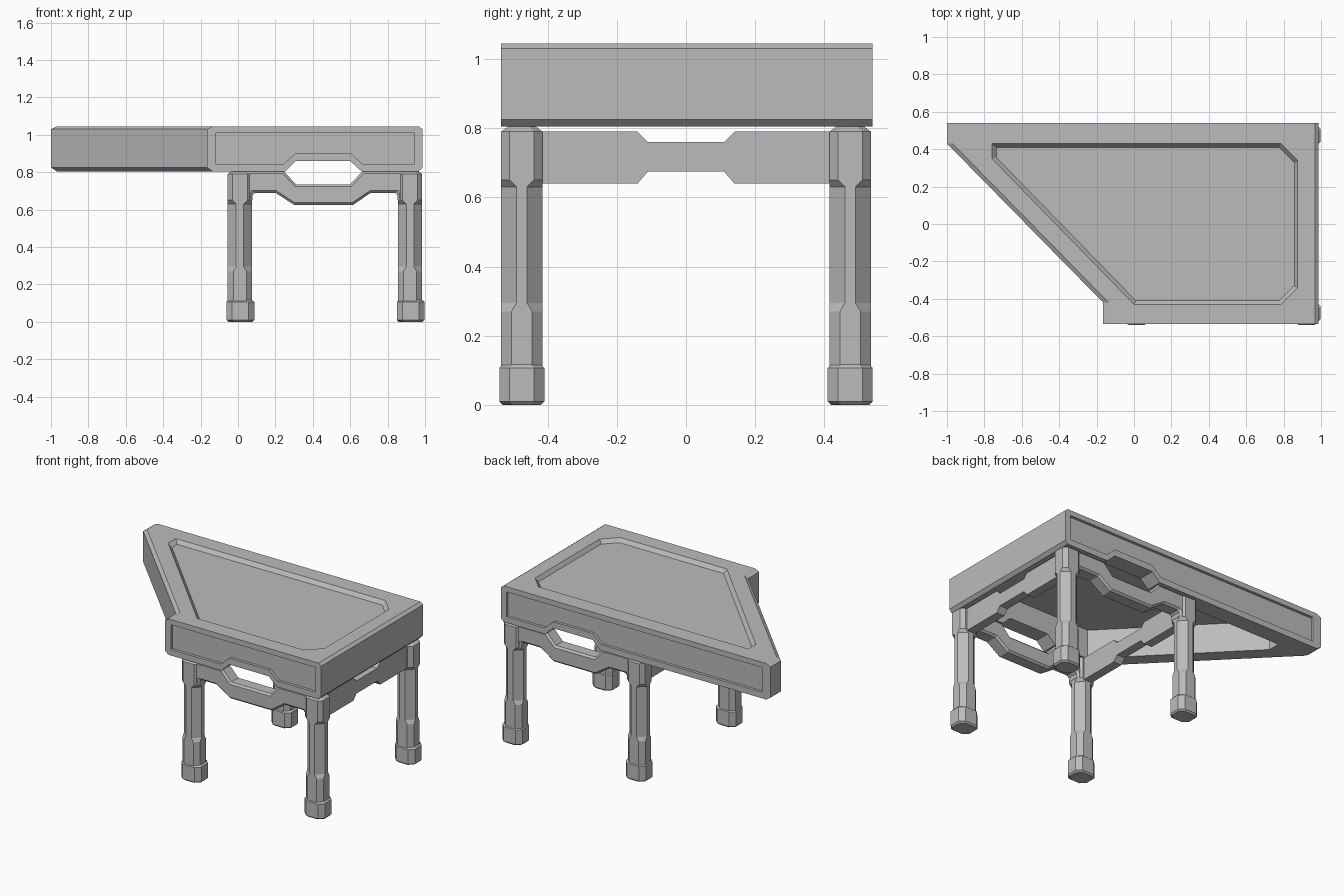
import bpy, bmesh

cube = bpy.data.objects.get("Cube")
if cube:
    bpy.data.objects.remove(cube, do_unlink=True)

grey = bpy.data.materials.new("plain grey")
grey.use_nodes = True
grey.diffuse_color = (0.5, 0.5, 0.5, 1)
grey.node_tree.nodes["Principled BSDF"].inputs["Base Color"].default_value = (0.5, 0.5, 0.5, 1)


def loft(name, rings):
    """Closed solid through rings that share one point count."""
    bm = bmesh.new()
    loops = [[bm.verts.new(p) for p in ring] for ring in rings]
    for low, high in zip(loops, loops[1:]):
        for i in range(len(low)):
            j = (i + 1) % len(low)
            bm.faces.new((low[i], low[j], high[j], high[i]))
    bm.faces.new(loops[0][::-1])
    bm.faces.new(loops[-1])
    bmesh.ops.recalc_face_normals(bm, faces=bm.faces)
    mesh = bpy.data.meshes.new(name)
    bm.to_mesh(mesh)
    bm.free()
    mesh.materials.append(grey)
    obj = bpy.data.objects.new(name, mesh)
    bpy.context.collection.objects.link(obj)
    return obj


def along_z(outline, z):
    return [(x, y, z) for x, y in outline]


def along_y(outline, y):
    return [(x, y, z) for x, z in outline]


def along_x(outline, x):
    return [(x, y, z) for y, z in outline]


def bake(obj):
    """Replace the mesh by its modified result."""
    graph = bpy.context.evaluated_depsgraph_get()
    mesh = bpy.data.meshes.new_from_object(obj.evaluated_get(graph))
    obj.modifiers.clear()
    obj.data = mesh


def cut(obj, cutter):
    cutter.hide_render = True
    mod = obj.modifiers.new("cut", 'BOOLEAN')
    mod.operation = 'DIFFERENCE'
    mod.solver = 'EXACT'
    mod.object = cutter
    bake(obj)
    bpy.data.objects.remove(cutter, do_unlink=True)


# Table top: slanted slab with chamfered ends
def slab_outline(inset):
    left = 1.5 * inset
    return [(-1 + left, 0.54), (-1 + left, 0.43), (-0.165 + left, -0.42),
            (-0.165 + left, -0.535), (0.987 - inset, -0.535), (0.987 - inset, 0.54)]


top = loft("table_top", [along_z(slab_outline(i), z) for i, z in
                         ((0.02, 0.805), (0, 0.825), (0, 1.03), (0.02, 1.045))])

# Open underside and shallow recess on top
panel = [(-0.76, 0.43), (0.785, 0.43), (0.875, 0.34), (0.875, -0.34),
         (0.785, -0.43), (0, -0.43), (-0.76, 0.35)]
inner = [(-0.735, 0.41), (0.775, 0.41), (0.857, 0.33), (0.857, -0.33),
         (0.775, -0.41), (0.01, -0.41), (-0.735, 0.355)]
cut(top, loft("hollow_cutter", [along_z(panel, 0.7), along_z(panel, 1.0)]))
cut(top, loft("recess_cutter", [along_z(inner, 1.02), along_z(panel, 1.045),
                                along_z(panel, 1.1)]))

# Notches in the lower edge, front and back
notch = [(0.19, 0.745), (0.31, 0.86), (0.6, 0.86), (0.725, 0.745)]
cut(top, loft("notch_cutter", [along_y(notch, -0.8), along_y(notch, 0.8)]))


# Sunken panels on the front and back faces
def side_panel(left):
    return [(left, 0.845), (0.245, 0.845), (0.31, 0.903), (0.6, 0.903),
            (0.665, 0.845), (0.945, 0.845), (0.945, 1.01), (left, 1.01)]


for left, y0, y1 in ((-0.12, -0.7, -0.517), (-0.94, 0.522, 0.7)):
    shape = side_panel(left)
    cut(top, loft("panel_cutter", [along_y(shape, y0), along_y(shape, y1)]))


# Legs and feet: octagons whose corner cut varies with height
def octagon(cx, cy, hx, hy, c, z):
    quarter = [(hx, hy - c), (hx - c, hy)]
    pts = quarter + [(-x, y) for x, y in quarter[::-1]]
    pts += [(-x, -y) for x, y in pts]
    return [(cx + x, cy + y, z) for x, y in pts]


LEG = [(0, 0.03, 0.1), (0, 0.03, 0.27), (0, 0.045, 0.295), (0, 0.045, 0.63),
       (0, 0.025, 0.65), (0, 0.025, 0.79), (0.02, 0.02, 0.805)]
FOOT = [(0.01, 0.03, 0), (0, 0.03, 0.01), (0, 0.03, 0.107), (0.01, 0.03, 0.117)]

for side, cx in (("left", 0.92), ("right", 0.01)):
    for end, cy in (("front", -0.475), ("back", 0.475)):
        loft(f"{end}_{side}_leg",
             [octagon(cx, cy, 0.065 - i, 0.06 - i, c, z) for i, c, z in LEG])
        loft(f"{end}_{side}_foot",
             [octagon(cx + 0.003, cy, 0.074 - i, 0.065 - i, c, z) for i, c, z in FOOT])

    # Side rail with a narrow waist
    waist = [(-0.45, 0.64), (-0.14, 0.64), (-0.11, 0.675), (0.11, 0.675),
             (0.14, 0.64), (0.45, 0.64), (0.45, 0.79), (0.14, 0.79),
             (0.11, 0.76), (-0.11, 0.76), (-0.14, 0.79), (-0.45, 0.79)]
    loft(f"{side}_side_rail", [along_x(waist, cx - 0.03), along_x(waist, cx + 0.03)])

# Dipped front and back rails
dip = [(0.01, 0.805), (0.245, 0.805), (0.31, 0.735), (0.6, 0.735), (0.665, 0.805),
       (0.92, 0.805), (0.92, 0.64), (0.855, 0.64), (0.85, 0.69), (0.71, 0.69),
       (0.615, 0.625), (0.3, 0.625), (0.2, 0.69), (0.08, 0.69), (0.075, 0.64), (0.01, 0.64)]
for end, cy in (("front", -0.475), ("back", 0.475)):
    rail = loft(f"{end}_rail", [along_y(dip, cy - 0.048), along_y(dip, cy + 0.048)])
    bevel = rail.modifiers.new("edge", 'BEVEL')
    bevel.width = 0.012
    bevel.segments = 1
    bevel.limit_method = 'ANGLE'
    bevel.angle_limit = 1.4
    bake(rail)
